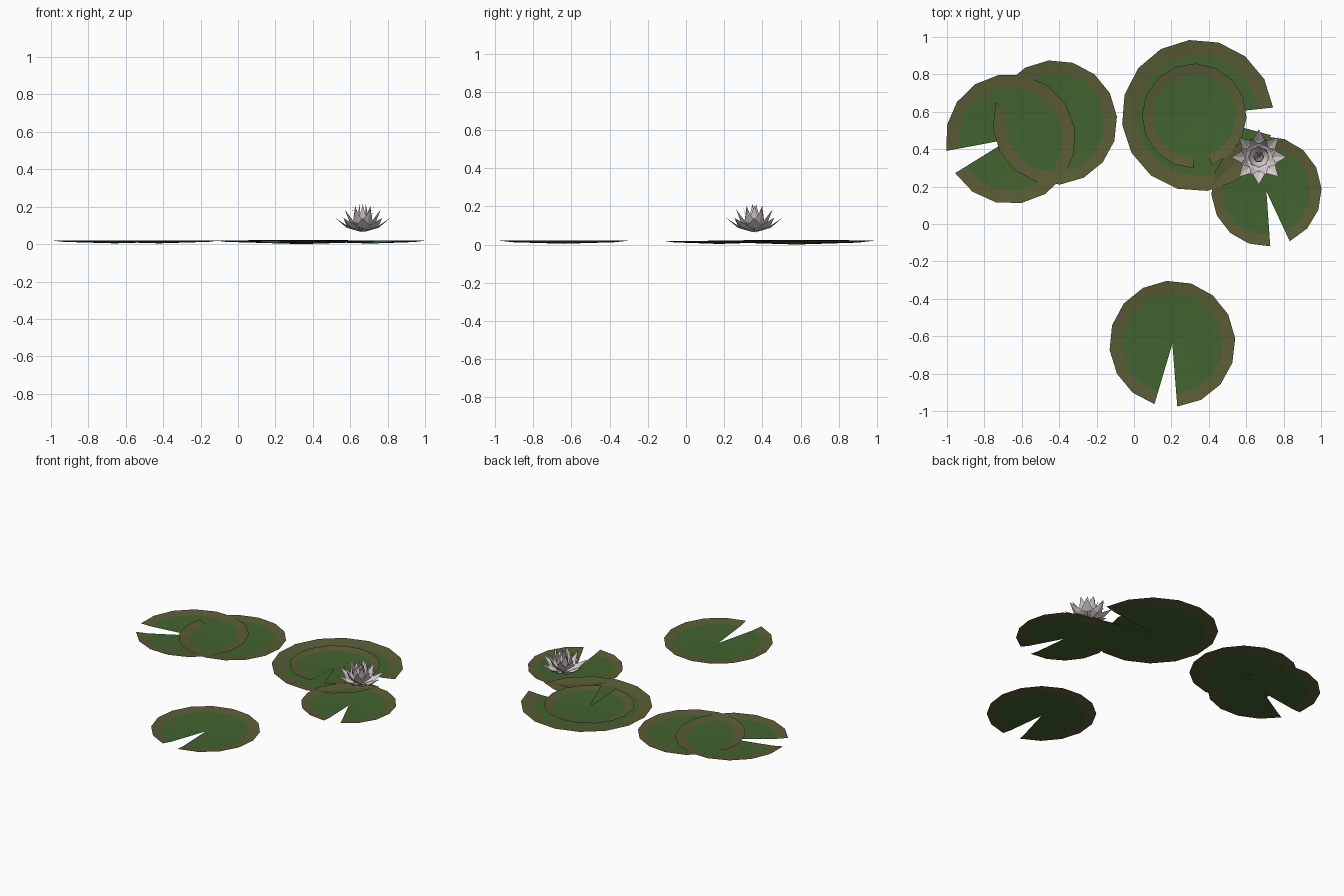
import bpy, bmesh
from math import radians, cos, sin, pi
from mathutils import Vector, Matrix

if "Cube" in bpy.data.objects:
    bpy.data.objects.remove(bpy.data.objects["Cube"])


def material(name, rgb):
    m = bpy.data.materials.new(name)
    m.diffuse_color = (*rgb, 1)
    m.use_nodes = True
    m.node_tree.nodes["Principled BSDF"].inputs["Base Color"].default_value = m.diffuse_color
    return m


GREEN = material("leaf green", (0.055, 0.125, 0.029))
OLIVE = material("leaf rim olive", (0.103, 0.107, 0.037))
PETAL = material("petal white", (0.68, 0.61, 0.62))


def finish(bm, name, mats):
    me = bpy.data.meshes.new(name)
    bm.to_mesh(me)
    bm.free()
    for m in mats:
        me.materials.append(m)
    ob = bpy.data.objects.new(name, me)
    bpy.context.collection.objects.link(ob)
    return ob


def lily_pad(name, x, y, r, notch_start, notch_end, z, rise, segments=15):
    """Shallow cupped disc with a wedge notch and an olive rim band."""
    bm = bmesh.new()
    a0, a1 = radians(notch_end), radians(notch_start + 360)
    centre = bm.verts.new((x, y, z))
    rings = []
    for k, h in ((0.8, 0.5), (1.0, 1.0)):
        rings.append([])
        for i in range(segments + 1):
            a = a0 + (a1 - a0) * i / segments
            rings[-1].append(bm.verts.new((x + r * k * cos(a), y + r * k * sin(a), z + rise * h)))
    inner, outer = rings
    for i in range(segments):
        bm.faces.new((centre, inner[i], inner[i + 1]))
        f = bm.faces.new((inner[i], outer[i], outer[i + 1], inner[i + 1]))
        f.material_index = 1
    return finish(bm, name, (GREEN, OLIVE))


# Pads: name, x, y, radius, notch start and end angle, base height, rim rise
lily_pad("front_pad", 0.205, -0.64, 0.337, 253.5, 274.5, 0.004, 0.016)
lily_pad("large_pad", 0.34, 0.58, 0.406, -15, 6, 0.0, 0.02)
lily_pad("stacked_pad", 0.322, 0.578, 0.28, -90, -70, 0.004, 0.019)
lily_pad("right_pad", 0.708, 0.175, 0.295, 274, 295, 0.003, 0.016)
lily_pad("left_pad", -0.66, 0.455, 0.348, 190.6, 211.7, 0.004, 0.016)
lily_pad("left_back_pad", -0.423, 0.543, 0.333, 141, 162, 0.004, 0.016)


def petal_ring(name, count, turn, base_z, mid, tip, half_width, lift):
    """Ring of pointed petals, each creased along its middle."""
    bm = bmesh.new()
    for i in range(count):
        rot = Matrix.Translation((0.667, 0.358, 0)) @ Matrix.Rotation(turn + 2 * pi * i / count, 4, 'Z')
        pts = [(0.004, 0, base_z), (mid[0], -half_width, mid[1] + lift),
               (tip[0], 0, tip[1]), (mid[0], half_width, mid[1] + lift), (mid[0], 0, mid[1])]
        b, r, t, l, m = [bm.verts.new(rot @ Vector(p)) for p in pts]
        for tri in ((b, r, m), (r, t, m), (t, l, m), (l, b, m)):
            bm.faces.new(tri)
    return finish(bm, name, (PETAL,))


# Flower: nested petal rings, steeper towards the middle
petal_ring("outer_petals", 8, 0, 0.064, (0.085, 0.087), (0.148, 0.14), 0.036, 0.012)
petal_ring("middle_petals", 8, pi / 8, 0.066, (0.065, 0.112), (0.104, 0.185), 0.03, 0.010)
petal_ring("inner_petals", 8, 0, 0.068, (0.045, 0.128), (0.058, 0.205), 0.024, 0.008)
petal_ring("bud_petals", 6, pi / 6, 0.07, (0.026, 0.14), (0.018, 0.214), 0.016, 0.004)
